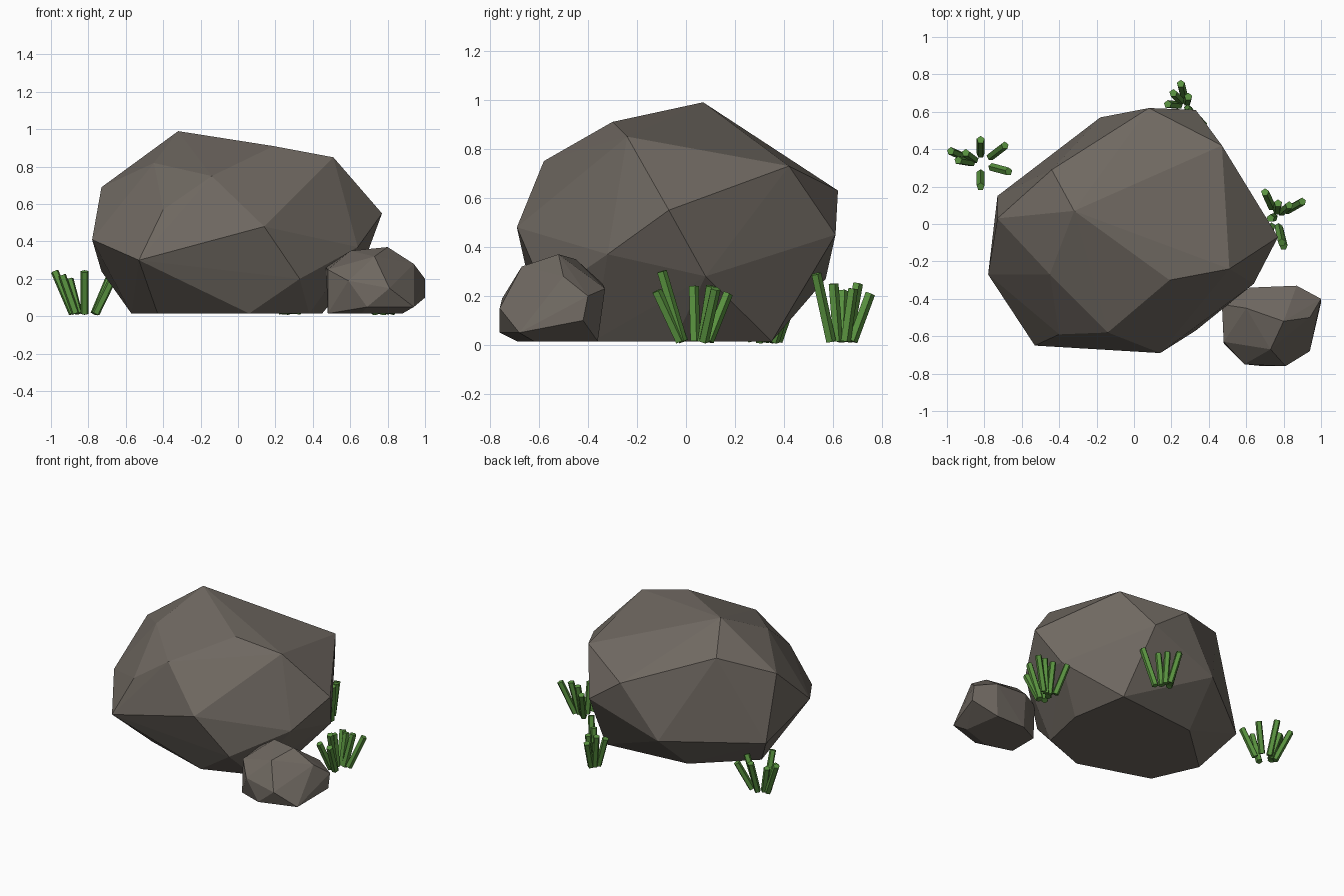
import bpy
import bmesh
from mathutils import Vector

default_cube = bpy.data.objects.get("Cube")
if default_cube:
    bpy.data.objects.remove(default_cube, do_unlink=True)


def make_material(name, colour):
    material = bpy.data.materials.new(name)
    material.use_nodes = True
    material.diffuse_color = (*colour, 1)
    shader = material.node_tree.nodes["Principled BSDF"]
    shader.inputs["Base Color"].default_value = (*colour, 1)
    shader.inputs["Roughness"].default_value = 0.9
    return material


def add_object(name, mesh_builder, material):
    mesh = bpy.data.meshes.new(name)
    mesh_builder.normal_update()
    mesh_builder.to_mesh(mesh)
    mesh_builder.free()
    mesh.materials.append(material)
    obj = bpy.data.objects.new(name, mesh)
    bpy.context.collection.objects.link(obj)
    return obj


def make_rock(name, corners, material):
    """Wrap a faceted stone around its main corners."""
    builder = bmesh.new()
    for corner in corners:
        builder.verts.new(corner)
    result = bmesh.ops.convex_hull(builder, input=builder.verts[:])
    inner = set(result["geom_interior"] + result["geom_unused"])
    inner_verts = [item for item in inner if isinstance(item, bmesh.types.BMVert)]
    bmesh.ops.delete(builder, geom=inner_verts, context="VERTS")
    bmesh.ops.recalc_face_normals(builder, faces=builder.faces[:])
    return add_object(name, builder, material)


def make_tuft(name, centre, tips, material, radius=0.022, spread=0.4):
    """Stiff five-sided blades that lean outwards from one centre."""
    builder = bmesh.new()
    ground = Vector((*centre, 0.015))
    for x, y, height in tips:
        tip = Vector((x, y, height))
        reach = Vector((x, y, ground.z)) - ground
        root = ground + reach * spread
        axis = tip - root
        turn = Vector((0, 0, 1)).rotation_difference(axis).to_matrix().to_4x4()
        turn.translation = (root + tip) / 2
        bmesh.ops.create_cone(builder, cap_ends=True, segments=5, radius1=radius,
                              radius2=radius, depth=axis.length, matrix=turn)
    return add_object(name, builder, material)


stone = make_material("warm grey stone", (0.16, 0.14, 0.12))
grass = make_material("grass green", (0.1, 0.29, 0.05))

# Boulder corners, from the crown down to the flat foot
crown = [(-.32, .07, .99), (.19, -.3, .91), (.51, -.24, .85),
         (-.45, -.27, .82), (-.44, .29, .82), (-.14, -.58, .75),
         (.47, .42, .73), (-.73, .03, .69)]
belly = [(.08, .62, .63), (.33, .61, .45), (-.4, -.59, .57),
         (.77, -.07, .55), (.14, -.69, .48), (-.78, -.27, .41),
         (.64, -.32, .37), (-.53, -.65, .3), (.67, .08, .28),
         (-.18, .57, .27), (-.73, .15, .24), (.33, -.57, .2)]
foot = [(-.57, -.03), (-.43, -.34), (.06, -.5), (.38, -.38),
        (.45, -.05), (.38, .35), (-.22, .29)]
make_rock("boulder", crown + belly + [(x, y, .015) for x, y in foot], stone)

# Small stone beside the boulder
cap = [(.8, -.52, .37), (.6, -.45, .35), (.73, -.67, .32),
       (.94, -.5, .28), (.48, -.63, .25), (.47, -.43, .26),
       (.87, -.33, .23), (.62, -.34, .25)]
sides = [(.59, -.75, .19), (.81, -.76, .15), (.94, -.68, .05),
         (1, -.4, .2), (1, -.42, .1), (.69, -.76, .05)]
sole = [(.48, -.64), (.48, -.43), (.62, -.36), (.84, -.36),
        (.88, -.62), (.66, -.69)]
make_rock("small_stone", cap + sides + [(x, y, .015) for x, y in sole], stone)

# Three grass tufts around the boulder
make_tuft("grass_tuft_right", (-.82, .32),
          [(-.82, .45, .24), (-.69, .42, .2), (-.67, .28, .2), (-.82, .2, .24),
           (-.98, .39, .24), (-.94, .34, .22), (-.9, .38, .2)], grass)
make_tuft("grass_tuft_left", (.76, .04),
          [(.7, .17, .21), (.9, .12, .23), (.79, -.1, .3), (.8, -.12, .22),
           (.73, .03, .24), (.83, .1, .24), (.7, -.09, .21),
           (.77, .11, .23)], grass)
make_tuft("grass_tuft_back", (.28, .63),
          [(.25, .75, .21), (.21, .7, .25), (.29, .68, .23), (.18, .64, .22),
           (.37, .53, .29), (.3, .6, .25)], grass)
